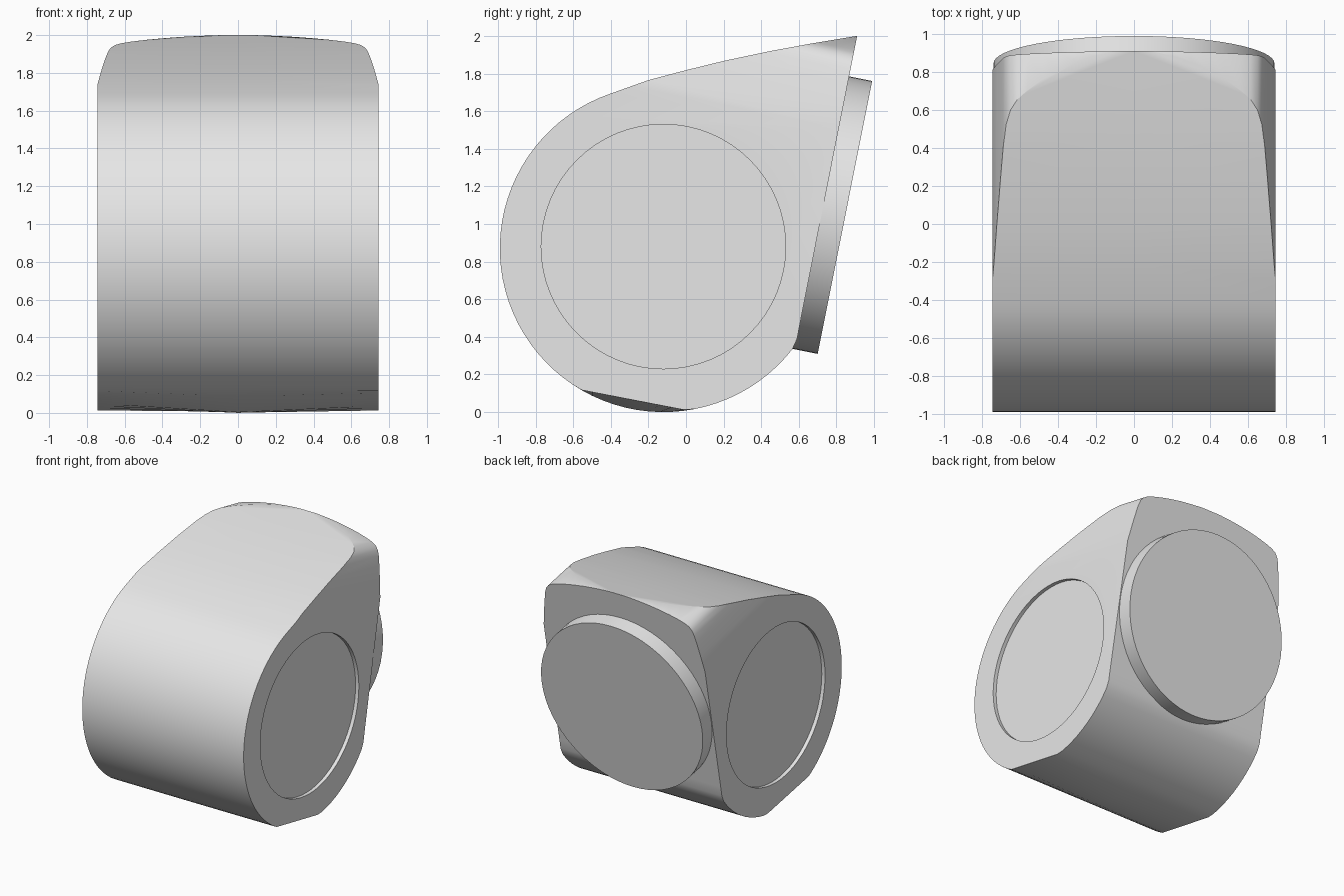
import bpy, bmesh, math
from mathutils import Vector

cube = bpy.data.objects.get("Cube")
if cube:
    bpy.data.objects.remove(cube, do_unlink=True)

# Single plain grey finish
grey = bpy.data.materials.new("light_grey")
grey.use_nodes = True
grey.diffuse_color = (0.8, 0.8, 0.8, 1)
grey.node_tree.nodes["Principled BSDF"].inputs["Base Color"].default_value = (0.8, 0.8, 0.8, 1)

HALF_WIDTH = 0.745
AXIS_Y, AXIS_Z, RADIUS = -0.12, 0.87, 0.87
BACK_UP = Vector((0, 0.196, 0.981)).normalized()
BACK_OUT = Vector((0, 0.981, -0.196)).normalized()


def loft(name, rings):
    """Closed solid skinned through rings of equal point count."""
    bm = bmesh.new()
    loops = [[bm.verts.new(p) for p in ring] for ring in rings]
    n = len(loops[0])
    for a, b in zip(loops, loops[1:]):
        for i in range(n):
            j = (i + 1) % n
            bm.faces.new((a[i], a[j], b[j], b[i]))
    bm.faces.new(loops[0])
    bm.faces.new(loops[-1])
    bmesh.ops.recalc_face_normals(bm, faces=bm.faces)
    mesh = bpy.data.meshes.new(name)
    bm.to_mesh(mesh)
    bm.free()
    mesh.materials.append(grey)
    obj = bpy.data.objects.new(name, mesh)
    bpy.context.collection.objects.link(obj)
    return obj


def disc(name, centre, axis, radius, depth):
    """Cylinder centred on a point and aligned to an axis."""
    bpy.ops.mesh.primitive_cylinder_add(vertices=64, radius=radius, depth=depth, location=centre)
    obj = bpy.context.object
    obj.name = name
    obj.rotation_mode = 'QUATERNION'
    obj.rotation_quaternion = Vector(axis).to_track_quat('Z', 'Y')
    obj.data.materials.append(grey)
    return obj


def select(obj):
    bpy.ops.object.select_all(action='DESELECT')
    obj.select_set(True)
    bpy.context.view_layer.objects.active = obj


def boolean(obj, cutter, operation):
    cutter.hide_render = True
    bpy.context.view_layer.update()
    mod = obj.modifiers.new("cut", 'BOOLEAN')
    mod.object, mod.operation, mod.solver = cutter, operation, 'EXACT'
    select(obj)
    bpy.ops.object.modifier_apply(modifier=mod.name)
    bpy.data.objects.remove(cutter, do_unlink=True)


# Teardrop side profile: sloping top, round front, straight leaning back
profile = [(0.91, 2.0), (0.68, 1.962), (0.45, 1.92), (0.2, 1.867), (0, 1.818), (-0.2, 1.765)]
for i in range(53):
    a = math.radians(109 + i * 213 / 52)
    profile.append((AXIS_Y + RADIUS * math.cos(a), AXIS_Z + RADIUS * math.sin(a)))
profile += [(0.591, 0.39), (0.606, 0.47)]

# Main body, with the underside slightly flattened towards both ends
middle = [(0, y, z) for y, z in profile]
ends = [[(s * HALF_WIDTH, y, max(z, 0.01 - 0.193 * y)) for y, z in profile] for s in (-1, 1)]
body = loft("main_body", [ends[0], middle, ends[1]])

# Trim the upper back to a rounded outline swept square to the back face
half = [(0.8, -1.5), (0.8, 1.2), (0.747, 1.5), (0.722, 1.65), (0.703, 1.75), (0.688, 1.82),
        (0.673, 1.862), (0.65, 1.89), (0.615, 1.91), (0.56, 1.928), (0.48, 1.948),
        (0.4, 1.964), (0.3, 1.98), (0.2, 1.991), (0.1, 1.999)]
outline = half + [(0, 2.002)] + [(-x, z) for x, z in reversed(half)]
top_edge = Vector((0, 0.91, 2.0))
back = [top_edge + Vector((x, 0, 0)) + BACK_UP * ((z - 2.0) / BACK_UP.z) for x, z in outline]
envelope = loft("trim_envelope", [[p + BACK_OUT * d for p in back] for d in (0.3, -3)])
boolean(body, envelope, 'INTERSECT')

# Shallow round recess in each end
for s in (-1, 1):
    cutter = disc("recess_cutter", (s * (HALF_WIDTH + 0.07), AXIS_Y, AXIS_Z + 0.01), (1, 0, 0), 0.65, 0.2)
    boolean(body, cutter, 'DIFFERENCE')

# Raised round plate on the leaning back
plate_depth = 0.2
plate_face = Vector((0, 0.845, 1.035))
plate = disc("back_plate", plate_face - BACK_OUT * plate_depth / 2, BACK_OUT, 0.74, plate_depth)

for obj in (body, plate):
    select(obj)
    bpy.ops.object.shade_smooth_by_angle(angle=math.radians(25))
